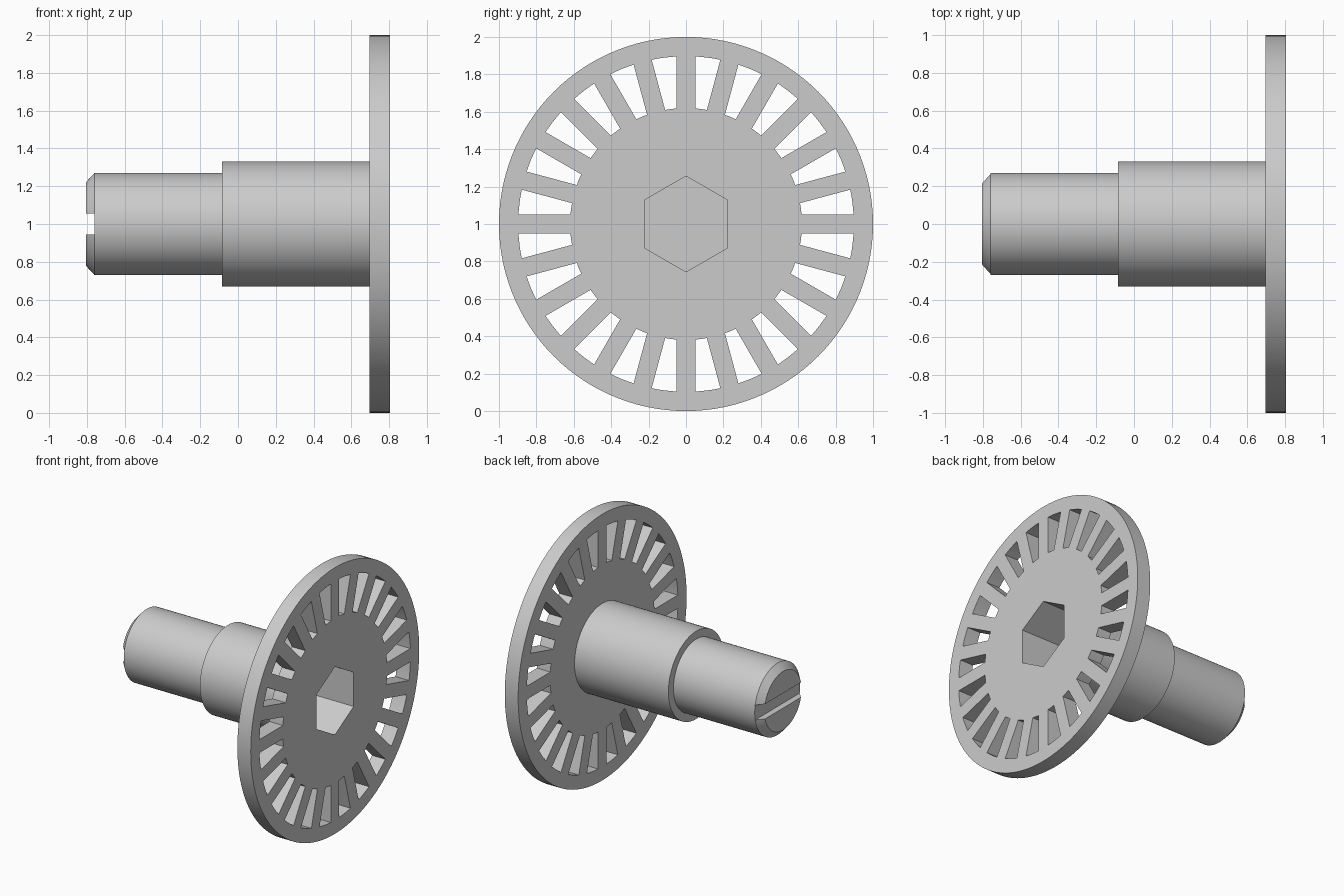
import bpy, bmesh
from math import sin, cos, pi, asin, radians
from mathutils import Vector

AXIS_Z = 1.0
SPOKES = 24
SEGMENTS = 120

cube = bpy.data.objects.get("Cube")
if cube:
    bpy.data.objects.remove(cube, do_unlink=True)

metal = bpy.data.materials.new("light grey metal")
metal.use_nodes = True
grey = (0.6, 0.6, 0.6, 1.0)
metal.diffuse_color = grey
metal.node_tree.nodes["Principled BSDF"].inputs["Base Color"].default_value = grey


def make_object(name, bm):
    bmesh.ops.recalc_face_normals(bm, faces=bm.faces)
    mesh = bpy.data.meshes.new(name)
    bm.to_mesh(mesh)
    bm.free()
    mesh.materials.append(metal)
    obj = bpy.data.objects.new(name, mesh)
    bpy.context.collection.objects.link(obj)
    return obj


def polar(radius, angle):
    return radius * cos(angle), radius * sin(angle)


def add_prism(bm, outline, x0, x1):
    """Extrude a (y, z) outline, measured from the axis, along x."""
    face = bm.faces.new([bm.verts.new((x0, y, AXIS_Z + z)) for y, z in outline])
    top = bmesh.ops.extrude_face_region(bm, geom=[face])["geom"]
    verts = [v for v in top if isinstance(v, bmesh.types.BMVert)]
    bmesh.ops.translate(bm, verts=verts, vec=(x1 - x0, 0, 0))


def arc(radius, start, end, steps):
    return [polar(radius, start + (end - start) * i / steps) for i in range(steps + 1)]


# Turned body: chamfered shaft, wider hub and flange disc
profile = [(-0.806, 0.22), (-0.76, 0.27), (-0.085, 0.27), (-0.085, 0.33),
           (0.695, 0.33), (0.695, 1.0), (0.806, 1.0)]
bm = bmesh.new()
rings = []
for x, r in profile:
    rings.append([bm.verts.new((x, y, AXIS_Z + z)) for y, z in
                  (polar(r, 2 * pi * i / SEGMENTS) for i in range(SEGMENTS))])
for a, b in zip(rings, rings[1:]):
    for i in range(SEGMENTS):
        j = (i + 1) % SEGMENTS
        bm.faces.new((a[i], a[j], b[j], b[i]))
bm.faces.new(rings[0])
bm.faces.new(rings[-1])
body = make_object("flanged_shaft", bm)

# Cutter: windows between parallel-sided spokes, hex socket and driver slot
bm = bmesh.new()
inner, outer, half_spoke = 0.62, 0.897, 0.05
pitch = 2 * pi / SPOKES
a_in, a_out = asin(half_spoke / inner), asin(half_spoke / outer)
for k in range(SPOKES):
    base = k * pitch
    window = (arc(inner, base + pitch - a_in, base + a_in, 2)
              + arc(outer, base + a_out, base + pitch - a_out, 4))
    add_prism(bm, window, 0.6, 0.9)
hexagon = [polar(0.256, pi / 2 + i * pi / 3) for i in range(6)]
add_prism(bm, hexagon, 0.2, 0.9)
add_prism(bm, [(-0.4, -0.056), (0.4, -0.056), (0.4, 0.056), (-0.4, 0.056)], -0.9, -0.76)
cutter = make_object("opening_cutter", bm)
cutter.hide_render = True

cut = body.modifiers.new("openings", 'BOOLEAN')
cut.operation = 'DIFFERENCE'
cut.solver = 'EXACT'
cut.object = cutter

# Apply the cut, then shade round walls smooth and keep edges crisp
bpy.ops.object.select_all(action='DESELECT')
body.select_set(True)
bpy.context.view_layer.objects.active = body
bpy.ops.object.modifier_apply(modifier=cut.name)
bpy.data.objects.remove(cutter, do_unlink=True)
bpy.ops.object.shade_smooth_by_angle(angle=radians(30))
